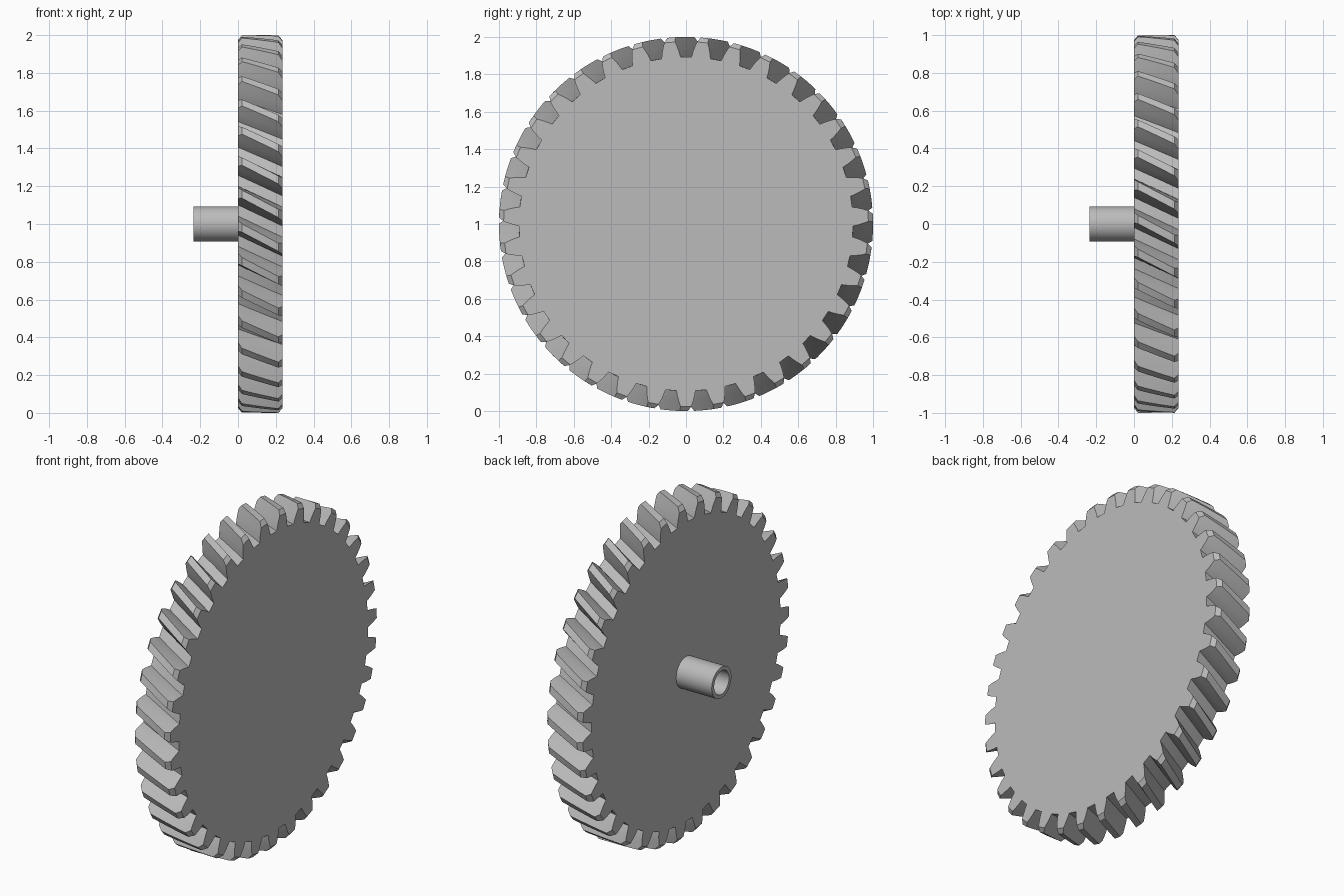
import bpy, bmesh, math

old = bpy.data.objects.get("Cube")
if old:
    bpy.data.objects.remove(old, do_unlink=True)

TEETH = 35
WIDTH = 0.235          # gear thickness, and also the shaft length
TWIST = 0.125          # helical turn from back face to front face
CHAMFER = 0.021
AXIS_Z = 1.0

grey = bpy.data.materials.new("plain_grey")
grey.use_nodes = True
colour = (0.5, 0.5, 0.5, 1.0)
grey.diffuse_color = colour
grey.node_tree.nodes["Principled BSDF"].inputs["Base Color"].default_value = colour


def finish(name, bm):
    bmesh.ops.recalc_face_normals(bm, faces=bm.faces[:])
    mesh = bpy.data.meshes.new(name)
    bm.to_mesh(mesh)
    bm.free()
    mesh.materials.append(grey)
    obj = bpy.data.objects.new(name, mesh)
    bpy.context.collection.objects.link(obj)
    bpy.ops.object.select_all(action="DESELECT")
    obj.select_set(True)
    bpy.context.view_layer.objects.active = obj
    bpy.ops.object.shade_smooth_by_angle(angle=math.radians(25))
    return obj


def ring(bm, x, polar):
    return [bm.verts.new((x, r * math.cos(a), AXIS_Z + r * math.sin(a))) for r, a in polar]


def bridge(bm, a, b):
    n = len(a)
    for i in range(n):
        j = (i + 1) % n
        bm.faces.new((a[i], a[j], b[j], b[i]))


def gear_section(tip, turn):
    # Half of a tooth gap as (radius, half angle), mirrored about the gap centre
    half = [(0.893, 0.033), (0.92, 0.040), (0.95, 0.050), tip]
    gap = [(r, -a) for r, a in reversed(half)] + half
    pitch = math.tau / TEETH
    return [(r, math.pi / 2 + k * pitch + a + turn) for k in range(TEETH) for r, a in gap]


# Helical gear wheel with chamfered tooth ends
bm = bmesh.new()
steps = 6
inner = [CHAMFER + (WIDTH - 2 * CHAMFER) * i / steps for i in range(steps + 1)]
layers = []
for x in [0.0] + inner + [WIDTH]:
    tip = (0.975, 0.060) if x in (0.0, WIDTH) else (1.0, 0.068)
    layers.append(ring(bm, x, gear_section(tip, TWIST * (x / WIDTH - 1))))
for a, b in zip(layers, layers[1:]):
    bridge(bm, a, b)
bm.faces.new(layers[0])
bm.faces.new(layers[-1])
finish("gear_wheel", bm)

# Hollow shaft on the back of the wheel
bm = bmesh.new()
SIDES = 64
profile = [(0.0, 0.093), (-WIDTH, 0.093), (-WIDTH, 0.070), (-0.002, 0.070)]
rings = [ring(bm, x, [(r, math.tau * i / SIDES) for i in range(SIDES)]) for x, r in profile]
for a, b in zip(rings, rings[1:]):
    bridge(bm, a, b)
bm.faces.new(rings[0])
bm.faces.new(rings[-1])
finish("hollow_shaft", bm)
